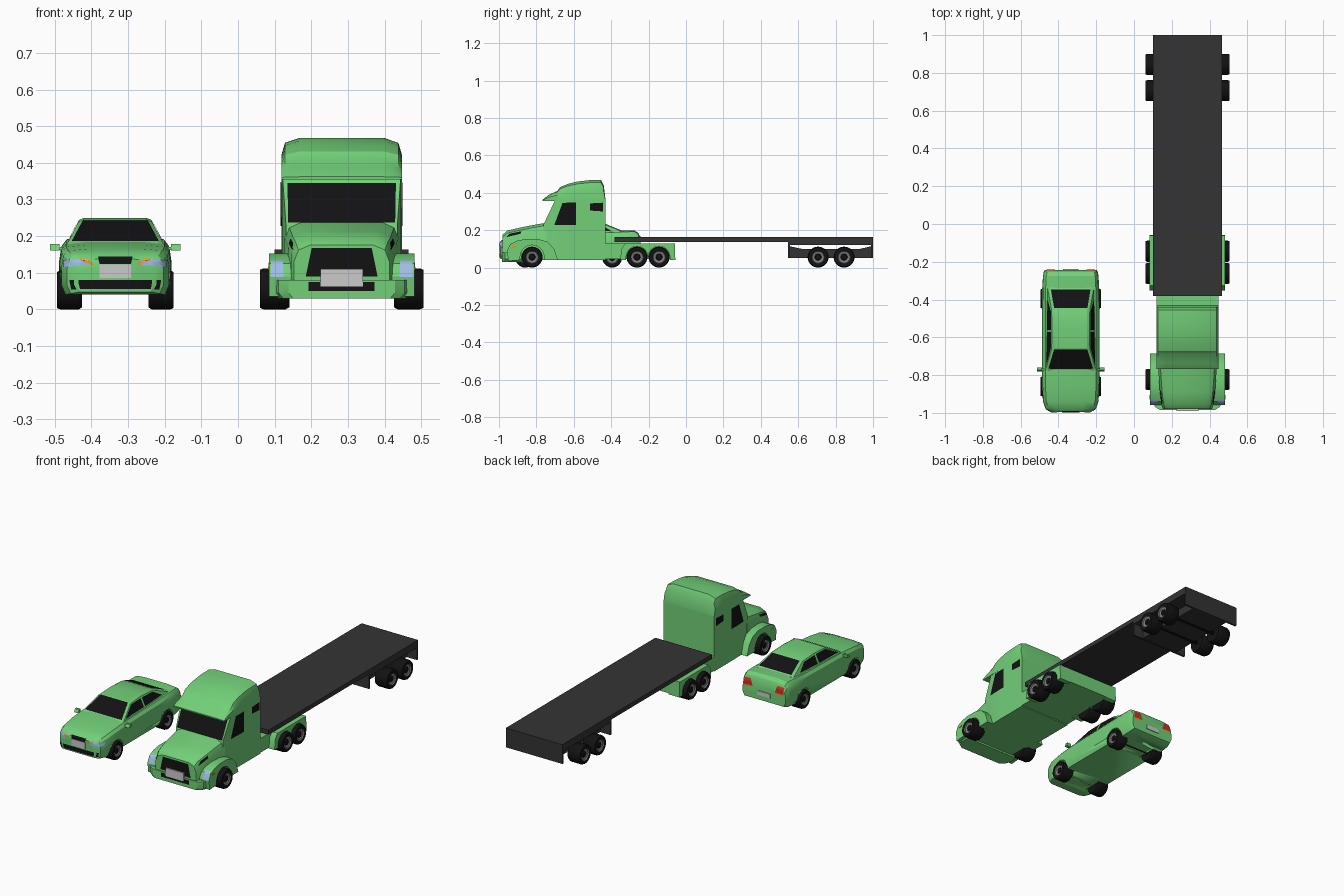
import bpy, bmesh
from math import sin, cos, pi, radians
from mathutils import Vector
from mathutils.bvhtree import BVHTree

if "Cube" in bpy.data.objects:
    bpy.data.objects.remove(bpy.data.objects["Cube"])


def material(name, *rgb):
    m = bpy.data.materials.new(name)
    m.diffuse_color = (*rgb, 1)
    m.use_nodes = True
    m.node_tree.nodes["Principled BSDF"].inputs["Base Color"].default_value = m.diffuse_color
    return m


GREEN = material("green_paint", .17, .63, .19)
BLACK = material("black", .006, .006, .007)
DARK = material("dark_deck", .034, .034, .036)
STEEL = material("steel", .2, .2, .2)
BLUE = material("lamp_glass", .35, .5, .8)
RED = material("red_lamp", .6, .03, .02)
ORANGE = material("orange_lamp", .8, .3, .01)
CAR, TRUCK = -.335, .283          # centre lines


def make(name, verts, faces, mat=None, smooth=30, fix=True):
    me = bpy.data.meshes.new(name)
    me.from_pydata([tuple(v) for v in verts], [], faces)
    if fix:
        bm = bmesh.new()
        bm.from_mesh(me)
        bmesh.ops.remove_doubles(bm, verts=bm.verts, dist=1e-5)
        bmesh.ops.recalc_face_normals(bm, faces=bm.faces)
        bm.to_mesh(me)
        bm.free()
    ob = bpy.data.objects.new(name, me)
    bpy.context.collection.objects.link(ob)
    if mat:
        me.materials.append(mat)
    bpy.ops.object.select_all(action='DESELECT')
    ob.select_set(True)
    bpy.context.view_layer.objects.active = ob
    if smooth:
        bpy.ops.object.shade_smooth_by_angle(angle=radians(smooth))
    return ob


def loft(name, cx, stations, mat, smooth=30):
    """stations: (y, [(half_x, z), ...] bottom to top); mirrored about cx."""
    verts, faces = [], []
    n = 2 * len(stations[0][1])
    for y, half in stations:
        verts += [(cx + x, y, z) for x, z in half]
        verts += [(cx - x, y, z) for x, z in reversed(half)]
    for i in range(len(stations) - 1):
        for j in range(n):
            k = (j + 1) % n
            faces.append((i*n + j, i*n + k, i*n + n + k, i*n + n + j))
    faces += [tuple(range(n)), tuple(range(len(verts) - n, len(verts)))]
    return make(name, verts, faces, mat, smooth)


def prism(name, x0, x1, profile, mat, smooth=30):
    n = len(profile)
    verts = [(x, y, z) for x in (x0, x1) for y, z in profile]
    faces = [(j, (j+1) % n, n + (j+1) % n, n + j) for j in range(n)]
    return make(name, verts, faces + [tuple(range(n)), tuple(range(n, 2*n))], mat, smooth)


def box(name, x0, x1, y0, y1, z0, z1, mat):
    return prism(name, x0, x1, [(y0, z0), (y1, z0), (y1, z1), (y0, z1)], mat, 0)


def lathe(name, c, s, profile, mat, n=28):
    verts = [(c[0] + s*x, c[1] + r*cos(2*pi*i/n), c[2] + r*sin(2*pi*i/n))
             for r, x in profile for i in range(n)]
    faces = [(k*n + i, k*n + (i+1) % n, k*n + n + (i+1) % n, k*n + n + i)
             for k in range(len(profile) - 1) for i in range(n)]
    ob = make(name, verts, faces, mat)
    return ob


def decal(name, target, view, cx, quad, mat, mirror=False, n=8):
    """Lay a four-cornered patch on the surface of target, seen from view."""
    tree = BVHTree.FromPolygons([v.co for v in target.data.vertices],
                                [p.vertices for p in target.data.polygons])
    a, b, c, d = [Vector(q) for q in quad]
    for s in ((1, -1) if mirror else (1,)):
        verts, ids, faces = [], {}, []
        for i in range(n + 1):
            for j in range(n + 1):
                p = a.lerp(b, i/n).lerp(d.lerp(c, i/n), j/n)
                if view == 'side':
                    o, ray = Vector((cx + s*3, p.x, p.y)), Vector((-s, 0, 0))
                else:
                    f = -1 if view == 'front' else 1
                    o, ray = Vector((cx + s*p.x, 3*f, p.y)), Vector((0, -f, 0))
                hit, nor, *_ = tree.ray_cast(o, ray)
                if hit:
                    if nor.dot(ray) > 0:
                        nor = -nor
                    ids[i, j] = len(verts)
                    verts.append(hit + (nor - ray) * .0012)
        for i in range(n):
            for j in range(n):
                f = [(i, j), (i+1, j), (i+1, j+1), (i, j+1)]
                if all(k in ids for k in f):
                    f = [ids[k] for k in f]
                    p = [verts[k] for k in f]
                    if (p[1] - p[0]).cross(p[3] - p[0]).dot(ray) > 0:
                        f.reverse()
                    faces.append(f)
        make(name, verts, faces, mat, fix=False)


def axle(name, cx, y, off, w, R):
    """Pair of wheels joined by a rod; w is half the tyre width."""
    for s in (1, -1):
        c = (cx + s*off, y, R)
        lathe(name + "_tyre", c, s, [(0, -w), (.9*R, -w), (R, -.75*w), (R, .75*w),
                                     (.93*R, w), (.62*R, w)], BLACK)
        lathe(name + "_rim", c, s, [(.62*R, w), (.56*R, .85*w), (.32*R, .75*w)], STEEL)
        lathe(name + "_hub", c, s, [(.32*R, .75*w), (.26*R, .9*w), (0, .9*w)], BLACK)
    lathe(name + "_rod", (cx, y, R), 1, [(0, -off), (.01, -off), (.01, off), (0, off)], BLACK, 10)


def arch(cy, r, z0):
    return ([(cy + r, z0)] + [(cy + r*cos(pi*i/14), .056 + r*sin(pi*i/14)) for i in range(15)]
            + [(cy - r, z0)])


# ---------------- car ----------------
def car_ring(y, hw, zb, zt):
    h = zt - zb
    return y, [(hw*.92, zb), (hw, zb + .22*h), (hw, zb + .6*h), (hw*.965, zb + .85*h),
               (hw*.88, zb + .96*h), (hw*.5, zt)]


car = loft("car_body", CAR, [car_ring(*s) for s in (
    (-.995, .105, .048, .137), (-.98, .132, .043, .151), (-.94, .147, .04, .165),
    (-.86, .152, .042, .176), (-.77, .153, .045, .184), (-.45, .153, .045, .192),
    (-.34, .151, .045, .197), (-.275, .147, .05, .198), (-.255, .143, .055, .185),
    (-.243, .138, .06, .16))], GREEN)
cabin = loft("car_cabin", CAR, [(y, [(.138, .16), (ht, zt - .006), (ht - .014, zt)])
             for y, ht, zt in ((-.78, .135, .178), (-.66, .101, .244), (-.56, .099, .25),
                               (-.455, .101, .244), (-.335, .123, .195))], GREEN, 20)
decal("car_windshield", cabin, 'front', CAR, [(-.118, .186), (.118, .186), (.088, .242), (-.088, .242)], BLACK)
decal("car_rear_window", cabin, 'back', CAR, [(-.105, .2), (.105, .2), (.088, .241), (-.088, .241)], BLACK)
decal("car_front_side_window", cabin, 'side', CAR, [(-.745, .187), (-.572, .19), (-.572, .236), (-.658, .234)], BLACK, True)
decal("car_rear_side_window", cabin, 'side', CAR, [(-.56, .19), (-.4, .196), (-.462, .233), (-.56, .236)], BLACK, True)
decal("car_headlight", car, 'front', CAR, [(.065, .121), (.14, .116), (.141, .135), (.075, .137)], BLUE, True)
decal("car_indicator", car, 'front', CAR, [(.058, .122), (.072, .121), (.1, .138), (.075, .138)], ORANGE, True)
decal("car_grille", car, 'front', CAR, [(-.043, .124), (.043, .124), (.047, .143), (-.047, .143)], BLACK)
decal("car_intake", car, 'front', CAR, [(-.12, .055), (.12, .055), (.125, .08), (-.125, .08)], BLACK)
decal("car_tail_light", car, 'back', CAR, [(.072, .13), (.128, .128), (.128, .168), (.085, .17)], RED, True)
decal("car_tail_indicator", car, 'back', CAR, [(.082, .122), (.125, .122), (.125, .131), (.078, .131)], ORANGE, True)
box("car_front_plate", CAR - .043, CAR + .043, -.999, -.98, .085, .123, None)
box("car_rear_plate", CAR - .042, CAR + .042, -.25, -.239, .088, .112, None)
for s in (1, -1):
    m = prism("car_mirror", CAR + s*.152, CAR + s*.178,
              [(-.782, .16), (-.762, .16), (-.76, .178), (-.774, .178)], GREEN)
    box("car_mirror_arm", CAR + s*.12, CAR + s*.155, -.775, -.765, .162, .17, GREEN)
for y, part in ((-.86, "front"), (-.395, "rear")):
    for s in (1, -1):
        cut = lathe("arch_cutter", (CAR + s*.135, y, .054), s,
                    [(0, -.05), (.06, -.05), (.06, .05), (0, .05)], GREEN)
        cut.hide_render = True
        cut.hide_set(True)
        cut.display_type = 'WIRE'
        mod = car.modifiers.new("wheel_arch", 'BOOLEAN')
        mod.operation, mod.object = 'DIFFERENCE', cut
    axle("car_" + part, CAR, y, .125, .034, .053)

# ---------------- truck ----------------
hood = loft("truck_hood", TRUCK, [(y, [(hw, .04), (hw, zt - .045), (hw - .012, zt - .014), (hw - .045, zt)])
            for y, hw, zt in ((-.98, .13, .176), (-.955, .138, .198), (-.89, .146, .213),
                              (-.82, .151, .227), (-.745, .156, .24))], GREEN)
bumper = loft("truck_bumper", TRUCK, [(y, [(hw - .012, .03), (hw, .045), (hw, .08)])
              for y, hw in ((-.985, .145), (-.968, .172), (-.93, .186), (-.88, .186))], GREEN)
cab = loft("truck_cab", TRUCK, [(y, [(hw, .04), (hw, zt*.6), (hw, zt)])
           for y, hw, zt in ((-.762, .152, .23), (-.7, .161, .36), (-.62, .164, .36), (-.43, .164, .36))], GREEN)
roof = loft("truck_roof_fairing", TRUCK, [(y, [(.164, .355), (.164, .355 + .6*(zt - .355)),
            (.155, .355 + .88*(zt - .355)), (.115, zt)])
            for y, zt in ((-.768, .362), (-.735, .388), (-.688, .41), (-.672, .431), (-.63, .448),
                          (-.58, .46), (-.52, .467), (-.455, .468), (-.44, .44), (-.43, .362))], GREEN)
decal("truck_windshield", cab, 'front', TRUCK, [(-.146, .236), (.146, .236), (.148, .345), (-.148, .345)], BLACK)
decal("truck_door_window", cab, 'side', TRUCK, [(-.704, .228), (-.588, .228), (-.588, .348), (-.66, .346)], BLACK, True)
decal("truck_sleeper_window", cab, 'side', TRUCK, [(-.513, .305), (-.5, .3), (-.443, .305), (-.443, .345)][:1]
      + [(-.443, .3), (-.443, .347), (-.513, .343)], BLACK, True)
decal("truck_hood_vent", hood, 'side', TRUCK, [(-.962, .162), (-.885, .18), (-.88, .194), (-.942, .181)], BLACK, True)
decal("truck_grille", hood, 'front', TRUCK, [(-.098, .09), (.098, .09), (.082, .167), (-.082, .167)], BLACK)
decal("truck_intake", bumper, 'front', TRUCK, [(-.09, .05), (.09, .05), (.09, .075), (-.09, .075)], BLACK)
box("truck_front_plate", TRUCK - .058, TRUCK + .058, -.99, -.975, .062, .11, None)

# fenders and frame
box("truck_frame", TRUCK - .164, TRUCK + .164, -.43, -.06, .045, .128, GREEN)
front = [(-.95, .035), (-.957, .09), (-.94, .125), (-.905, .143), (-.86, .152), (-.79, .152),
         (-.74, .138), (-.705, .1), (-.685, .04)] + arch(-.823, .064, .04)
rear = [(-.352, .04), (-.345, .1), (-.325, .128), (-.06, .128), (-.057, .04)] \
    + arch(-.144, .058, .04) + arch(-.262, .058, .04)
for s in (1, -1):
    f = prism("truck_front_fender", TRUCK + s*.12, TRUCK + s*.199, front, GREEN)
    if s == 1:
        right_fender = f
    else:
        left_fender = f
    prism("truck_rear_fender", TRUCK + s*.13, TRUCK + s*.2, rear, GREEN)
for s, f in ((1, right_fender), (-1, left_fender)):
    decal("truck_headlight", f, 'front', TRUCK,
          [(s*.158, .088), (s*.193, .088), (s*.193, .132), (s*.16, .132)], BLUE)
    box("truck_side_marker", TRUCK + s*.198, TRUCK + s*.201, -.93, -.905, .108, .116, ORANGE)
for y, part in ((-.823, "front"), (-.262, "middle"), (-.144, "rear")):
    axle("truck_" + part, TRUCK, y, .183, .04, .056)

# ---------------- flatbed trailer ----------------
box("trailer_deck", TRUCK - .183, TRUCK + .183, -.382, 1, .137, .163, DARK)
for y in (.545, .988):
    box("trailer_end_plate", TRUCK - .183, TRUCK + .183, y, y + .012, .05, .14, DARK)
prism("trailer_bogie_frame", TRUCK - .12, TRUCK + .12,
      [(.55, .052), (.995, .052), (.995, .115), (.93, .1), (.62, .1), (.55, .115)], DARK, 0)
prism("trailer_under_beam", TRUCK - .183, TRUCK + .183,
      [(.55, .14), (.55, .122), (.99, .122), (.99, .14)], DARK, 0)
for y, part in ((.706, "front"), (.845, "rear")):
    axle("trailer_" + part, TRUCK, y, .183, .04, .056)
